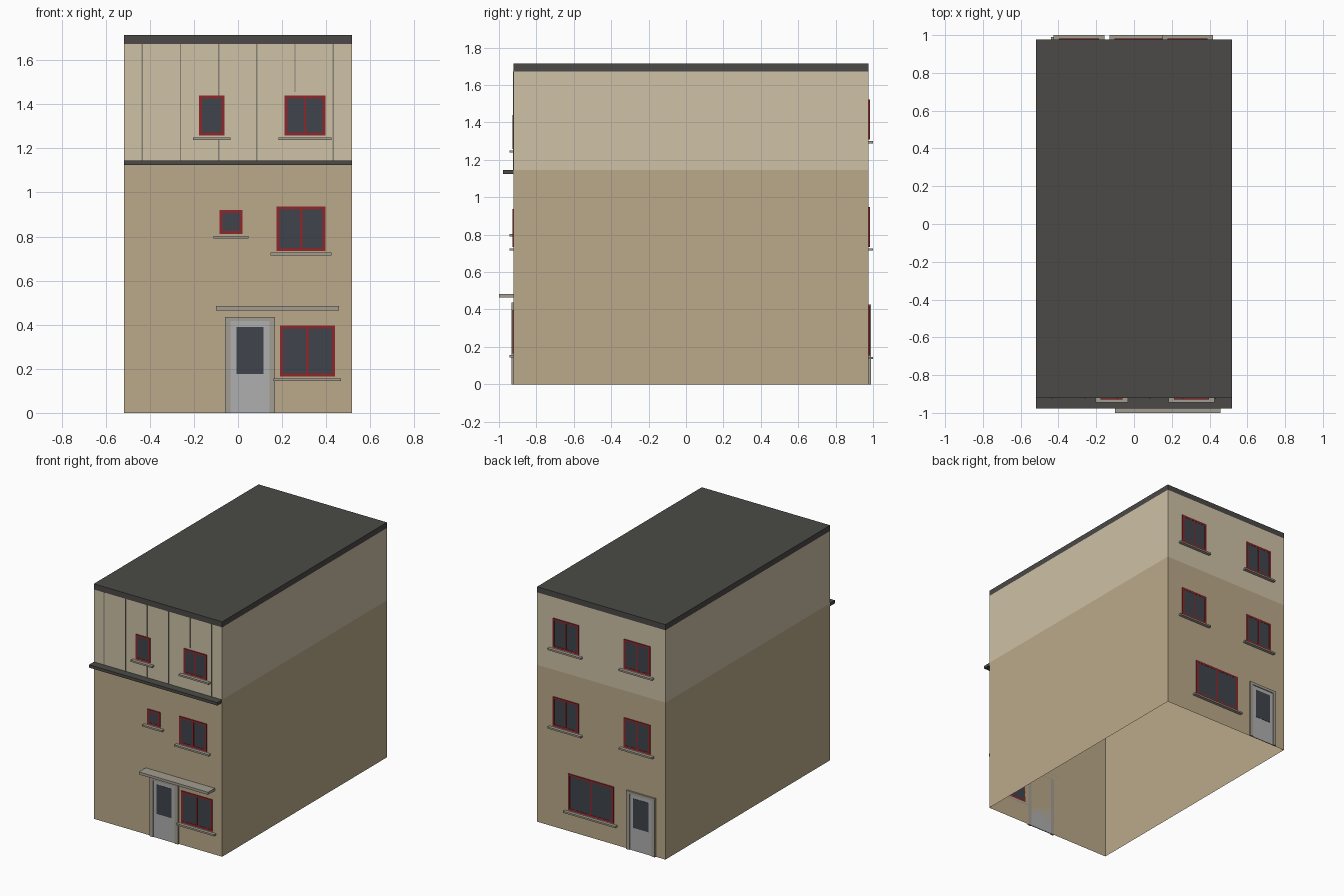
import bpy, bmesh

if "Cube" in bpy.data.objects:
    bpy.data.objects.remove(bpy.data.objects["Cube"])

W, Y0, Y1 = 0.518, -0.922, 0.977          # half width, front wall, back wall
SPLIT, TOP = 1.145, 1.673                 # cladding line, underside of roof


def material(name, r, g, b):
    m = bpy.data.materials.new(name)
    m.diffuse_color = (r, g, b, 1)
    m.use_nodes = True
    m.node_tree.nodes["Principled BSDF"].inputs["Base Color"].default_value = m.diffuse_color
    return m


LOWER = material("lower_render", 0.50, 0.40, 0.255)
UPPER = material("upper_cladding", 0.62, 0.54, 0.385)
ROOF = material("dark_roof", 0.07, 0.068, 0.063)
RED = material("red_frame", 0.27, 0.02, 0.025)
GLASS = material("glass", 0.05, 0.057, 0.07)
STONE = material("stone", 0.37, 0.34, 0.28)
DOOR = material("door_grey", 0.43, 0.43, 0.43)
SEAM = material("seam_grey", 0.25, 0.23, 0.19)


def boxes(name, mat, spans, open_ends=False):
    """One object from boxes given as (x0, x1, y0, y1, z0, z1)."""
    bm = bmesh.new()
    for x0, x1, y0, y1, z0, z1 in spans:
        vs = bmesh.ops.create_cube(bm, size=1)["verts"]
        for v in vs:
            v.co = (x1 if v.co.x > 0 else x0,
                    y1 if v.co.y > 0 else y0,
                    z1 if v.co.z > 0 else z0)
    bm.normal_update()
    if open_ends:
        ends = [f for f in bm.faces if abs(f.normal.z) > 0.5]
        bmesh.ops.delete(bm, geom=ends, context='FACES_ONLY')
    me = bpy.data.meshes.new(name)
    bm.to_mesh(me)
    bm.free()
    me.materials.append(mat)
    ob = bpy.data.objects.new(name, me)
    bpy.context.collection.objects.link(ob)
    return ob


def depth(back, d):
    """y range of something standing d proud of the front or back wall."""
    return (Y1, Y1 + d) if back else (Y0 - d, Y0)


def window(name, x0, x1, z0, z1, back=False, mullion=True):
    t = 0.014
    f, g = depth(back, 0.006), depth(back, 0.0045)
    bars = [(x0, x0 + t, *f, z0, z1), (x1 - t, x1, *f, z0, z1),
            (x0 + t, x1 - t, *f, z0, z0 + t), (x0 + t, x1 - t, *f, z1 - t, z1)]
    if mullion:
        c = (x0 + x1) / 2
        bars.append((c - t / 2.5, c + t / 2.5, *f, z0 + t, z1 - t))
    boxes(name + "_frame", RED, bars)
    boxes(name + "_glass", GLASS, [(x0 + t, x1 - t, *g, z0 + t, z1 - t)])
    boxes(name + "_sill", STONE,
          [(x0 - 0.028, x1 + 0.028, *depth(back, 0.023), z0 - 0.02, z0 - 0.008)])


def door(name, x0, x1, h, back=False):
    t = 0.025
    f = depth(back, 0.012)
    boxes(name + "_frame", STONE,
          [(x0, x0 + t, *f, 0, h), (x1 - t, x1, *f, 0, h),
           (x0 + t, x1 - t, *f, h - 0.02, h)])
    boxes(name + "_leaf", DOOR, [(x0 + t, x1 - t, *depth(back, 0.006), 0, h - 0.02)])
    boxes(name + "_pane", GLASS,
          [(x0 + 0.053, x1 - 0.053, *depth(back, 0.008), h - 0.26, h - 0.047)])


# Walls: open shells, hollow underneath
boxes("lower_walls", LOWER, [(-W, W, Y0, Y1, 0, SPLIT)], open_ends=True)
boxes("upper_walls", UPPER, [(-W, W, Y0, Y1, SPLIT, TOP)], open_ends=True)

# Roof slab, front ledge and entrance hood
boxes("roof_slab", ROOF, [(-W, W, Y0, Y1, TOP, 1.714)])
boxes("front_ledge", ROOF, [(-W, W, -0.978, Y0, 1.124, SPLIT)])
boxes("entrance_hood", STONE, [(-0.1, 0.458, -1.0, Y0, 0.465, 0.484)])

# Front windows
top_windows = [(-0.177, -0.061), (0.211, 0.397)]
window("top_small_window", *top_windows[0], 1.258, 1.44, mullion=False)
window("top_wide_window", *top_windows[1], 1.258, 1.44)
window("middle_small_window", -0.084, 0.02, 0.811, 0.92, mullion=False)
window("middle_wide_window", 0.175, 0.397, 0.735, 0.936)
window("ground_window", 0.19, 0.44, 0.164, 0.396)

# Cladding seams, stopping above the windows
seams = []
for i in range(6):
    x = -0.434 + i * 0.1732
    blocked = i == 4
    seams.append((x - 0.003, x + 0.003, *depth(False, 0.004),
                  1.455 if blocked else SPLIT, TOP))
    if any(a < x < b for a, b in top_windows) and not blocked:
        seams[-1] = seams[-1][:4] + (1.44, TOP)
        seams.append((x - 0.003, x + 0.003, *depth(False, 0.004), SPLIT, 1.238))
boxes("cladding_seams", SEAM, seams)

# Back windows
for floor, z0 in (("top", 1.308), ("middle", 0.735)):
    window(f"back_{floor}_left_window", 0.178, 0.39, z0, z0 + 0.214, back=True)
    window(f"back_{floor}_right_window", -0.397, -0.184, z0, z0 + 0.214, back=True)
window("back_ground_window", -0.102, 0.265, 0.154, 0.42, back=True)

# Doors
door("front_door", -0.059, 0.168, 0.436)
door("back_door", -0.44, -0.21, 0.427, back=True)
